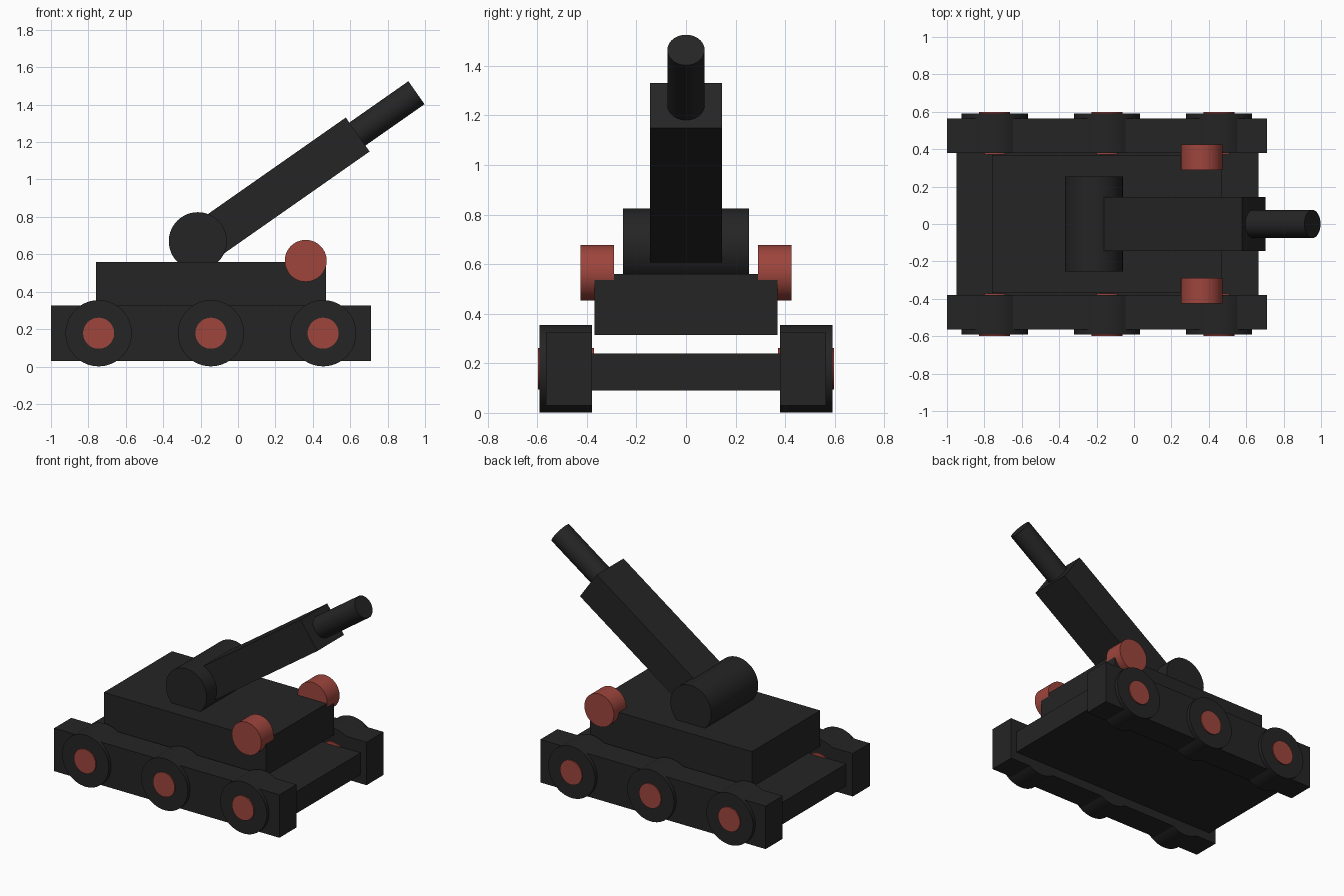
import bpy
from math import radians
from mathutils import Vector

if "Cube" in bpy.data.objects:
    bpy.data.objects.remove(bpy.data.objects["Cube"], do_unlink=True)


def material(name, colour):
    m = bpy.data.materials.new(name)
    m.use_nodes = True
    m.diffuse_color = colour
    m.node_tree.nodes["Principled BSDF"].inputs["Base Color"].default_value = colour
    return m


BLACK = material("matte black", (0.018, 0.018, 0.018, 1))
RED = material("brick red", (0.34, 0.06, 0.046, 1))


def finish(name, mat):
    ob = bpy.context.object
    ob.name = name
    ob.data.materials.append(mat)
    return ob


def box(name, low, high, mat=BLACK):
    low, high = Vector(low), Vector(high)
    bpy.ops.mesh.primitive_cube_add(size=1, location=(low + high) / 2)
    ob = finish(name, mat)
    ob.scale = high - low
    return ob


def cylinder(name, start, end, radius, mat=BLACK):
    start, end = Vector(start), Vector(end)
    axis = end - start
    bpy.ops.mesh.primitive_cylinder_add(vertices=64, radius=radius, depth=axis.length,
                                        location=(start + end) / 2)
    ob = finish(name, mat)
    ob.rotation_euler = axis.to_track_quat('Z', 'Y').to_euler()
    bpy.ops.object.shade_smooth_by_angle(angle=radians(30))
    return ob


# Chassis plate and raised hull
box("chassis_plate", (-0.95, -0.38, 0.09), (0.665, 0.38, 0.24))
box("hull", (-0.76, -0.37, 0.315), (0.47, 0.37, 0.56))

# Tracks, wheels, hubs and lamps on both sides
for side, s in (("right", -1), ("left", 1)):
    y = sorted((s * 0.38, s * 0.565))
    box(side + "_track", (-1, y[0], 0.03), (0.71, y[1], 0.325))
    for place, x in (("rear", -0.745), ("middle", -0.145), ("front", 0.455)):
        label = f"{side}_{place}"
        cylinder(label + "_wheel", (x, s * 0.38, 0.178), (x, s * 0.59, 0.178), 0.177)
        cylinder(label + "_hub", (x, s * 0.372, 0.178), (x, s * 0.598, 0.178), 0.083, RED)
    cylinder(side + "_lamp", (0.362, s * 0.29, 0.565), (0.362, s * 0.425, 0.565), 0.112, RED)

# Gun pivot, sleeve and barrel
cylinder("gun_pivot", (-0.215, -0.255, 0.67), (-0.215, 0.255, 0.67), 0.155)
breech, muzzle = Vector((-0.165, 0, 0.677)), Vector((0.64, 0, 1.24))
length = (muzzle - breech).length
sleeve = box("gun_sleeve", (-length / 2, -0.145, -0.111), (length / 2, 0.145, 0.111))
sleeve.location = (breech + muzzle) / 2
sleeve.rotation_euler.y = radians(-35)
cylinder("gun_barrel", (0.60, 0, 1.216), (0.954, 0, 1.464), 0.075)
